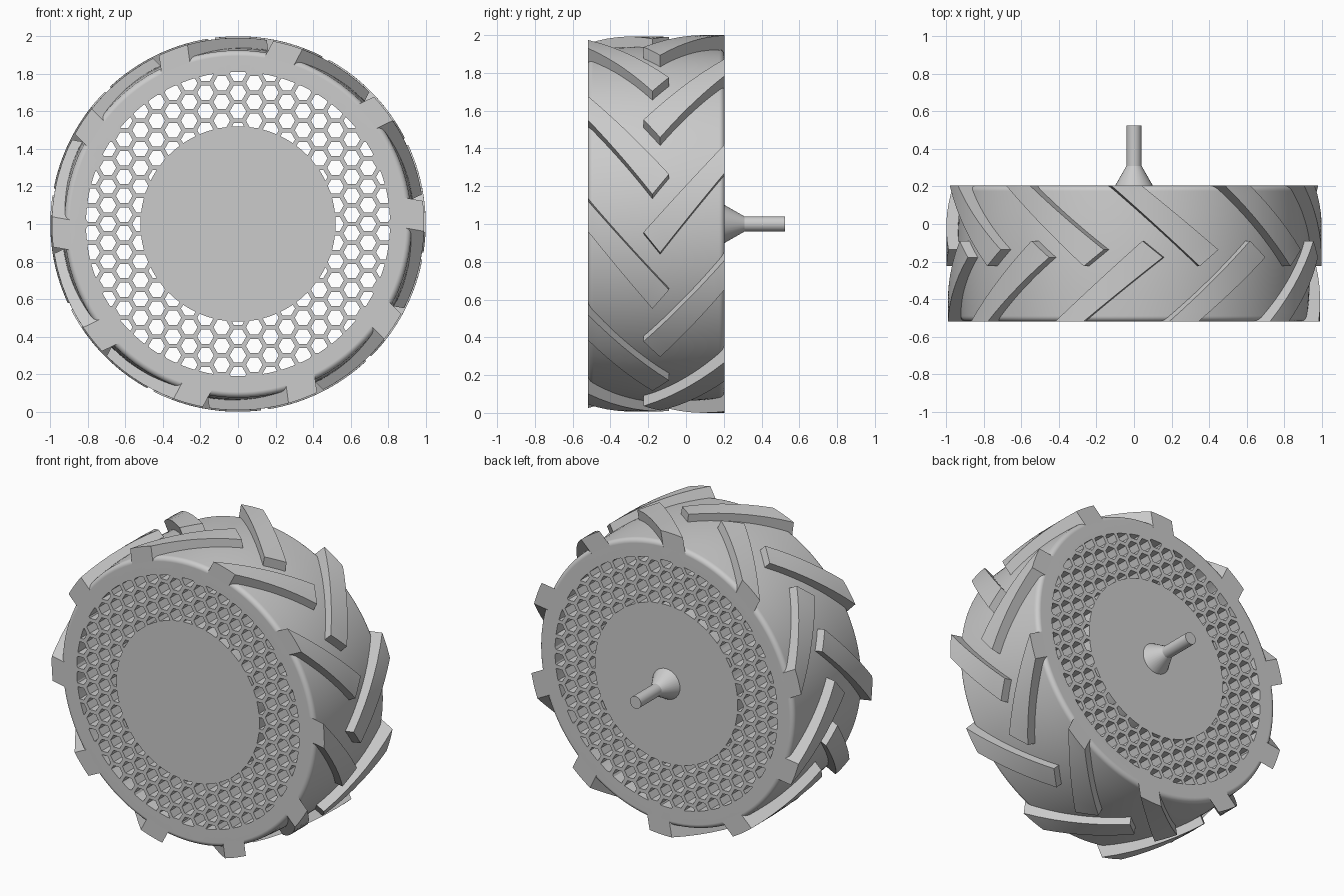
import bpy
import bmesh
from math import sin, cos, pi, radians, sqrt, hypot
from mathutils import Matrix, Vector

default = bpy.data.objects.get("Cube")
if default:
    bpy.data.objects.remove(default, do_unlink=True)

FRONT, BACK = -0.52, 0.205
MID = (FRONT + BACK) / 2
HUB_R, RIM_R = 0.52, 0.81

rubber = bpy.data.materials.new("grey_rubber")
grey = (0.6, 0.6, 0.6, 1)
rubber.use_nodes = True
rubber.diffuse_color = grey
rubber.node_tree.nodes["Principled BSDF"].inputs["Base Color"].default_value = grey


def make_object(name, bm):
    bmesh.ops.remove_doubles(bm, verts=bm.verts, dist=0.00001)
    bmesh.ops.recalc_face_normals(bm, faces=bm.faces)
    mesh = bpy.data.meshes.new(name)
    bm.to_mesh(mesh)
    bm.free()
    mesh.materials.append(rubber)
    obj = bpy.data.objects.new(name, mesh)
    bpy.context.collection.objects.link(obj)
    return obj


def activate(obj):
    bpy.ops.object.select_all(action="DESELECT")
    obj.select_set(True)
    bpy.context.view_layer.objects.active = obj


def smooth(obj, angle=30):
    activate(obj)
    bpy.ops.object.shade_smooth_by_angle(angle=radians(angle))


def lathe(name, profile, steps, closed=False):
    """Spin (radius, y) points around the wheel axis."""
    bm = bmesh.new()
    verts = [bm.verts.new((r, y, 1)) for r, y in profile]
    edges = [bm.edges.new(pair) for pair in zip(verts, verts[1:])]
    if closed:
        edges.append(bm.edges.new((verts[-1], verts[0])))
    bmesh.ops.spin(bm, geom=verts + edges, cent=(0, 0, 1), axis=(0, 1, 0),
                   angle=2 * pi, steps=steps)
    return make_object(name, bm)


def boolean(target, cutter, operation):
    cutter.hide_render = True
    mod = target.modifiers.new("cut", "BOOLEAN")
    mod.object, mod.operation, mod.solver = cutter, operation, "MANIFOLD"
    activate(target)
    bpy.ops.object.modifier_apply(modifier=mod.name)
    bpy.data.objects.remove(cutter, do_unlink=True)


# Tyre body: flat sides, rounded shoulders and a gently crowned tread
half = (BACK - FRONT) / 2
fillet = 0.03
side = [(0, half), (0.895, half)]
side += [(0.895 + fillet * sin(a), half - fillet + fillet * cos(a))
         for a in (k * pi / 12 for k in range(1, 7))]
side += [(0.934, half * 0.6), (0.939, half * 0.3)]
profile = [(r, MID - y) for r, y in side] + [(0.941, MID)]
profile += [(r, MID + y) for r, y in reversed(side)]
tyre = lathe("tyre_body", profile, 128)

# Honeycomb openings, trimmed to the ring between hub and rim
PITCH, CELL_R = 0.1, 0.044
bm = bmesh.new()
turn = Matrix.Rotation(pi / 2, 4, "X") @ Matrix.Rotation(pi / 6, 4, "Z")
for i in range(-11, 12):
    for j in range(-11, 12):
        x = i * PITCH * sqrt(3) / 2
        z = (j + 0.5 * (i % 2)) * PITCH
        if HUB_R - 0.03 < hypot(x, z) < RIM_R + 0.03:
            bmesh.ops.create_cone(bm, cap_ends=True, segments=6, radius1=CELL_R,
                                  radius2=CELL_R, depth=1,
                                  matrix=Matrix.Translation((x, MID, 1 + z)) @ turn)
cells = make_object("honeycomb_cutter", bm)
ring = lathe("ring_cutter", [(HUB_R, -0.6), (RIM_R, -0.6), (RIM_R, 0.3), (HUB_R, 0.3)],
             128, closed=True)
boolean(cells, ring, "INTERSECT")
boolean(tyre, cells, "DIFFERENCE")
smooth(tyre)
weighted = tyre.modifiers.new("weighted_normals", "WEIGHTED_NORMAL")
weighted.keep_sharp = True

# Tread lugs: slanted bars given by (y, tangent offset) corners
OUTER_TOP, OUTER_LOW = Vector((FRONT, 0.292)), Vector((FRONT, 0.134))
INNER_TOP, INNER_LOW = Vector((-0.09, -0.182)), Vector((-0.178, -0.288))
LUG_BASE = 0.888


def lug_ring(name, angle, top_r, flip):
    """Bend one block onto the tread, then repeat it around the wheel."""
    bm = bmesh.new()
    bmesh.ops.create_cube(bm, size=1)
    bmesh.ops.subdivide_edges(bm, edges=bm.edges[:], cuts=6, use_grid_fill=True)
    radial = Vector((cos(angle), 0, sin(angle)))
    tangent = Vector((-sin(angle), 0, cos(angle)))
    for v in bm.verts:
        a, b, c = (k + 0.5 for k in v.co)
        upper = OUTER_TOP.lerp(INNER_TOP, a)
        lower = OUTER_LOW.lerp(INNER_LOW, a)
        y, u = upper.lerp(lower, b)
        r = LUG_BASE + (top_r - LUG_BASE) * c
        if flip:
            y = 2 * MID - y
        v.co = radial * sqrt(r * r - u * u) + tangent * u + Vector((0, y, 1))
    bmesh.ops.spin(bm, geom=bm.verts[:] + bm.edges[:] + bm.faces[:], cent=(0, 0, 1),
                   axis=(0, 1, 0), angle=radians(324), steps=9, use_duplicate=True)
    smooth(make_object(name, bm))


lug_ring("front_lugs", radians(-10), 0.992, False)
lug_ring("back_lugs", radians(8), 1.0, True)

# Axle with a flared foot on the back
axle = lathe("axle", [(0, 0.19), (0.1, 0.19), (0.1, BACK), (0.04, 0.31),
                      (0.04, 0.525), (0, 0.525)], 32)
smooth(axle, 25)
